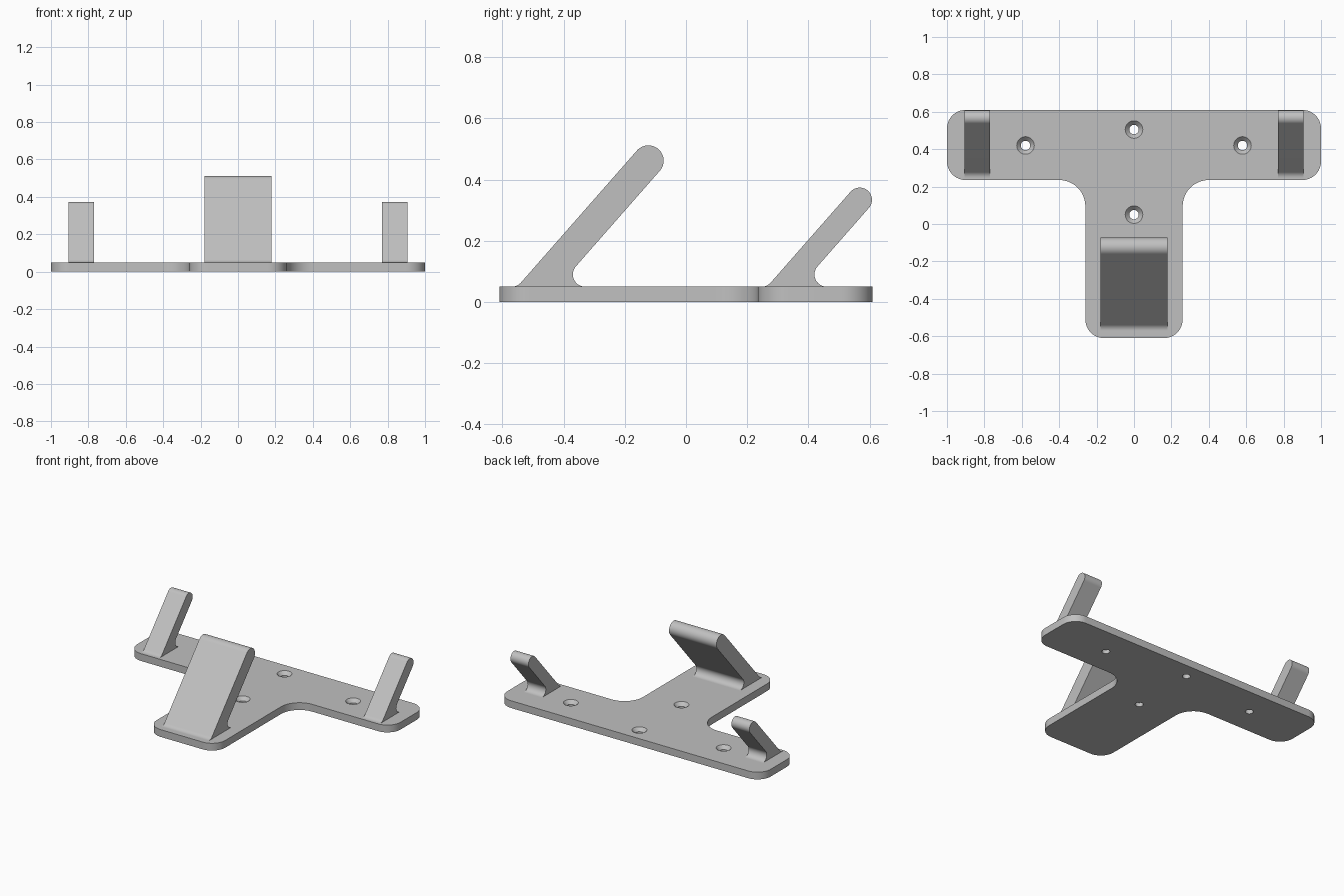
import bpy
import bmesh
from math import radians, sin, cos, tan, acos, ceil
from mathutils import Vector, Matrix

cube = bpy.data.objects.get("Cube")
if cube:
    bpy.data.objects.remove(cube, do_unlink=True)

grey = bpy.data.materials.new("light grey")
grey.use_nodes = True
grey.diffuse_color = (0.53, 0.53, 0.53, 1)
grey.node_tree.nodes["Principled BSDF"].inputs["Base Color"].default_value = grey.diffuse_color

THICK = 0.05


def rounded_outline(corners):
    """Turn (u, v, radius) corners into a closed outline with arcs."""
    out = []
    pts = [Vector(c[:2]) for c in corners]
    for i, (u, v, r) in enumerate(corners):
        p = pts[i]
        a = (pts[i - 1] - p).normalized()
        b = (pts[(i + 1) % len(pts)] - p).normalized()
        arc = [p]
        if r:
            half = acos(max(-1, min(1, a.dot(b)))) / 2
            start = p + a * (r / tan(half))
            centre = p + (a + b).normalized() * (r / sin(half))
            turn = radians(180) - 2 * half
            if (a.x * b.y - a.y * b.x) > 0:
                turn = -turn
            steps = max(4, ceil(abs(turn) / radians(7.5)))
            arc = [centre + Matrix.Rotation(turn * k / steps, 2) @ (start - centre)
                   for k in range(steps + 1)]
        for q in arc:
            if not out or (q - out[-1]).length > 1e-4:
                out.append(q)
    if (out[0] - out[-1]).length < 1e-4:
        out.pop()
    return out


def make_object(name, bm):
    bmesh.ops.recalc_face_normals(bm, faces=bm.faces)
    mesh = bpy.data.meshes.new(name)
    bm.to_mesh(mesh)
    bm.free()
    mesh.materials.append(grey)
    obj = bpy.data.objects.new(name, mesh)
    bpy.context.collection.objects.link(obj)
    return obj


def extrude_outline(name, outline, place, depth):
    bm = bmesh.new()
    face = bm.faces.new([bm.verts.new(place(p)) for p in outline])
    new = bmesh.ops.extrude_face_region(bm, geom=[face])["geom"]
    bmesh.ops.translate(bm, vec=depth, verts=[g for g in new if isinstance(g, bmesh.types.BMVert)])
    return make_object(name, bm)


def select_only(obj):
    bpy.ops.object.select_all(action='DESELECT')
    obj.select_set(True)
    bpy.context.view_layer.objects.active = obj


# T-shaped base plate
right_half = [(0.26, -0.61, 0.1), (0.26, 0.235, 0.14), (1, 0.235, 0.1), (1, 0.61, 0.1)]
left_half = [(-x, y, r) for x, y, r in reversed(right_half)]
plate = extrude_outline("base_plate", rounded_outline(right_half + left_half),
                        lambda p: (p.x, p.y, 0), (0, 0, THICK))

# Countersunk screw holes
bm = bmesh.new()
for hx, hy in [(-0.58, 0.42), (0.58, 0.42), (0, 0.505), (0, 0.05)]:
    rings = []
    for radius, z in [(0.025, -0.02), (0.025, 0.027), (0.047, THICK), (0.047, 0.08)]:
        rings.append([bm.verts.new((hx + radius * cos(radians(a)), hy + radius * sin(radians(a)), z))
                      for a in range(0, 360, 10)])
    for low, high in zip(rings, rings[1:]):
        for k in range(len(low)):
            bm.faces.new((low[k - 1], low[k], high[k], high[k - 1]))
    bm.faces.new(rings[0])
    bm.faces.new(rings[-1])
cutter = make_object("screw_hole_cutter", bm)
cutter.hide_render = True
cut = plate.modifiers.new("screw_holes", 'BOOLEAN')
cut.operation = 'DIFFERENCE'
cut.solver = 'EXACT'
cut.object = cutter
select_only(plate)
bpy.ops.object.modifier_apply(modifier=cut.name)
bpy.data.objects.remove(cutter, do_unlink=True)

# Leaning support arms with round tips and filleted feet
LEAN = radians(48.7)
FILLET = 0.04


def make_arm(name, x0, x1, tip_y, tip_z, r):
    along = Vector((cos(LEAN), sin(LEAN)))
    side = Vector((-sin(LEAN), cos(LEAN)))
    end = Vector((tip_y, tip_z)) + along * r
    upper, lower = end + side * r, end - side * r

    def foot(p):
        return p.x - (p.y - THICK) / tan(LEAN)

    front, back = foot(upper), foot(lower)
    toe = front - FILLET * tan(LEAN / 2)
    heel = back + FILLET / tan(LEAN / 2)
    sunk = THICK - 0.02
    outline = rounded_outline([
        (toe, sunk, 0), (toe, THICK, 0), (front, THICK, FILLET),
        (upper.x, upper.y, r), (lower.x, lower.y, r),
        (back, THICK, FILLET), (heel, THICK, 0), (heel, sunk, 0)])
    return extrude_outline(name, outline, lambda p: (x0, p.x, p.y), (x1 - x0, 0, 0))


arms = [make_arm("front_arm", -0.18, 0.18, -0.123, 0.462, 0.05),
        make_arm("back_left_arm", 0.77, 0.907, 0.568, 0.334, 0.04),
        make_arm("back_right_arm", -0.907, -0.77, 0.568, 0.334, 0.04)]

for obj in [plate] + arms:
    select_only(obj)
    bpy.ops.object.shade_smooth_by_angle(angle=radians(30))
